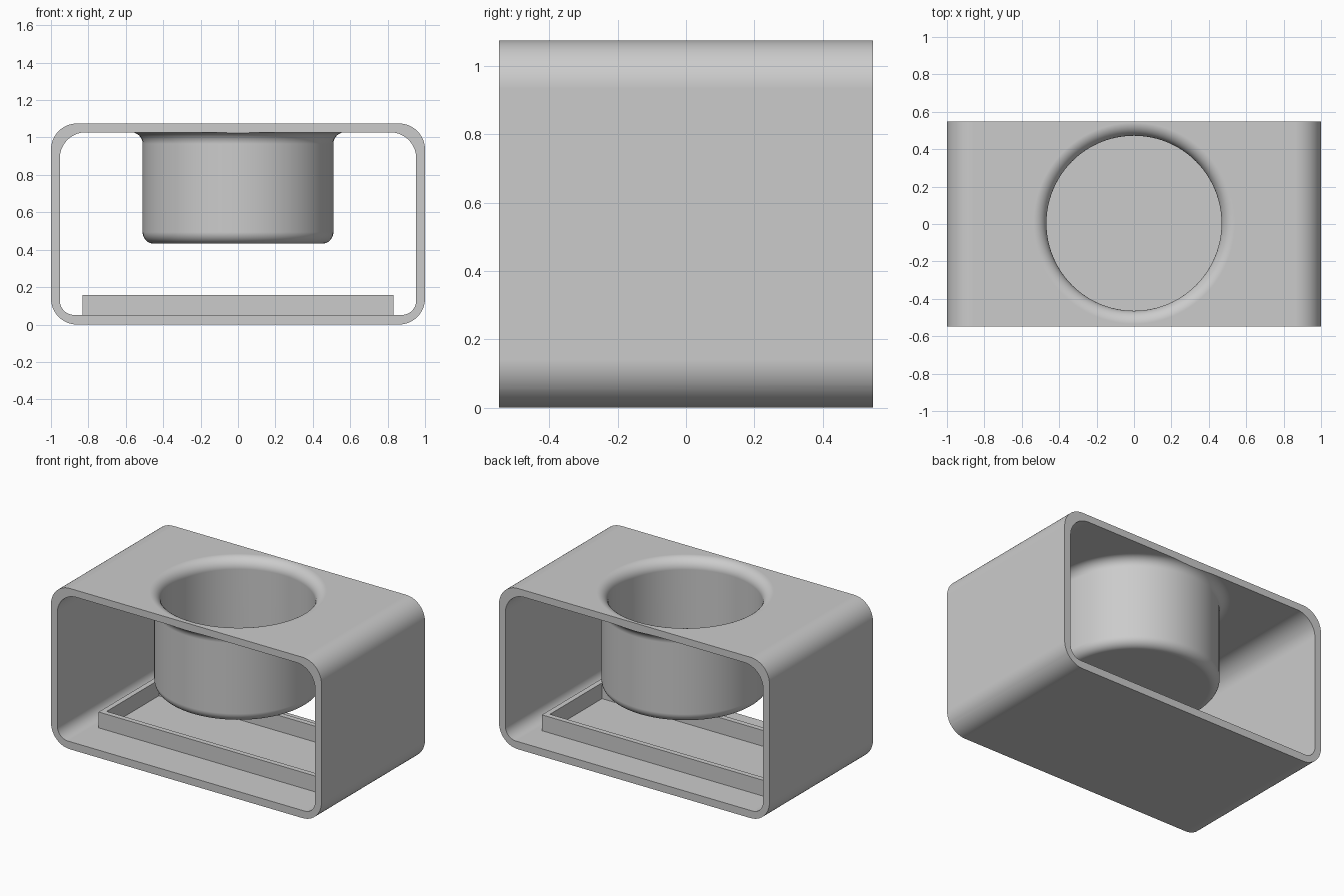
import bpy
import bmesh
from math import sin, cos, pi
from mathutils import Matrix, Vector

if "Cube" in bpy.data.objects:
    bpy.data.objects.remove(bpy.data.objects["Cube"])

# Overall sizes
HEIGHT, HALF_DEPTH, WALL = 1.075, 0.547, 0.047
CUP_Y = 0.004

grey = bpy.data.materials.new("plain grey")
grey.use_nodes = True
grey.diffuse_color = (0.6, 0.6, 0.6, 1)
grey.node_tree.nodes["Principled BSDF"].inputs["Base Color"].default_value = (0.6, 0.6, 0.6, 1)


def finish(name, bm):
    bmesh.ops.recalc_face_normals(bm, faces=bm.faces)
    mesh = bpy.data.meshes.new(name)
    bm.to_mesh(mesh)
    bm.free()
    mesh.materials.append(grey)
    obj = bpy.data.objects.new(name, mesh)
    bpy.context.collection.objects.link(obj)
    return obj


def arc(cx, cz, r, start, end, steps=14):
    angles = [start + (end - start) * i / steps for i in range(steps + 1)]
    return [(cx + r * cos(a), cz + r * sin(a)) for a in angles]


def rounded_prism(name, half_w, z0, z1, r_low, r_top, half_d):
    """Rounded rectangle in x-z, extruded along y."""
    points = (arc(half_w - r_top, z1 - r_top, r_top, 0, pi / 2)
              + arc(r_top - half_w, z1 - r_top, r_top, pi / 2, pi)
              + arc(r_low - half_w, z0 + r_low, r_low, pi, 1.5 * pi)
              + arc(half_w - r_low, z0 + r_low, r_low, 1.5 * pi, 2 * pi))
    bm = bmesh.new()
    face = bm.faces.new([bm.verts.new((x, -half_d, z)) for x, z in points])
    extruded = bmesh.ops.extrude_face_region(bm, geom=[face])["geom"]
    moved = [v for v in extruded if isinstance(v, bmesh.types.BMVert)]
    bmesh.ops.translate(bm, verts=moved, vec=(0, 2 * half_d, 0))
    return finish(name, bm)


def lathe(name, profile, segments=96):
    """Closed solid from a profile that starts and ends on the axis."""
    bm = bmesh.new()
    verts = [bm.verts.new((r, 0, z)) for r, z in profile]
    edges = [bm.edges.new(pair) for pair in zip(verts, verts[1:])]
    bmesh.ops.spin(bm, geom=verts + edges, cent=(0, 0, 0), axis=(0, 0, 1),
                   angle=2 * pi, steps=segments, use_duplicate=False)
    bmesh.ops.remove_doubles(bm, verts=bm.verts, dist=0.0001)
    bmesh.ops.translate(bm, verts=bm.verts, vec=(0, CUP_Y, 0))
    return finish(name, bm)


def box(name, low, high):
    low, high = Vector(low), Vector(high)
    bm = bmesh.new()
    bmesh.ops.create_cube(bm, size=1, matrix=Matrix.Translation((low + high) / 2)
                          @ Matrix.Diagonal((*(high - low), 1)))
    return finish(name, bm)


def select_only(obj):
    bpy.ops.object.select_all(action='DESELECT')
    obj.select_set(True)
    bpy.context.view_layer.objects.active = obj


def combine(target, tool, operation):
    mod = target.modifiers.new(operation, 'BOOLEAN')
    mod.operation, mod.solver, mod.object = operation, 'EXACT', tool
    select_only(target)
    bpy.ops.object.modifier_apply(modifier=mod.name)
    bpy.data.objects.remove(tool)


# Hollow shell, made over-long so the ends are trimmed cleanly last
shell = rounded_prism("shell_with_cup", 1, 0, HEIGHT, 0.14, 0.14, 0.7)
inside = rounded_prism("inside_cutter", 1 - WALL, WALL + 0.004, HEIGHT - WALL, 0.078, 0.14, 0.8)
combine(shell, inside, 'DIFFERENCE')

# Cup hanging from the roof, filleted into its underside
R_OUT, R_IN, BASE, FILLET, FLARE = 0.51, 0.468, 0.432, 0.062, 0.07
roof = HEIGHT - WALL
cup = lathe("cup_body", [(0, BASE)]
            + arc(R_OUT - FILLET, BASE + FILLET, FILLET, -pi / 2, 0)
            + arc(R_OUT + FILLET, roof - FILLET, FILLET, pi, pi / 2)
            + [(R_OUT + FILLET, roof + 0.02), (0, roof + 0.02)])
combine(shell, cup, 'UNION')

# Bowl opening with a flared rim
bowl = lathe("bowl_cutter", [(0, BASE + 0.045), (R_IN, BASE + 0.045)]
             + arc(R_IN + FLARE, HEIGHT - FLARE, FLARE, pi, pi / 2)
             + [(R_IN + FLARE, HEIGHT + 0.1), (0, HEIGHT + 0.1)])
combine(shell, bowl, 'DIFFERENCE')
combine(shell, box("end_trim", (-2, -HALF_DEPTH, -1), (2, HALF_DEPTH, 2)), 'INTERSECT')

# Raised rectangular tray rim on the floor
RIM = 0.035
rim = box("tray_rim", (-0.831, -0.285, 0.045), (0.831, 0.335, 0.157))
combine(rim, box("rim_cutter", (RIM - 0.831, RIM - 0.285, 0), (0.831 - RIM, 0.335 - RIM, 0.3)),
        'DIFFERENCE')

# Smooth curves, crisp edges, flat large faces
select_only(shell)
bpy.ops.object.shade_smooth_by_angle(angle=pi / 6)
weighted = shell.modifiers.new("flat face normals", 'WEIGHTED_NORMAL')
weighted.keep_sharp = True
